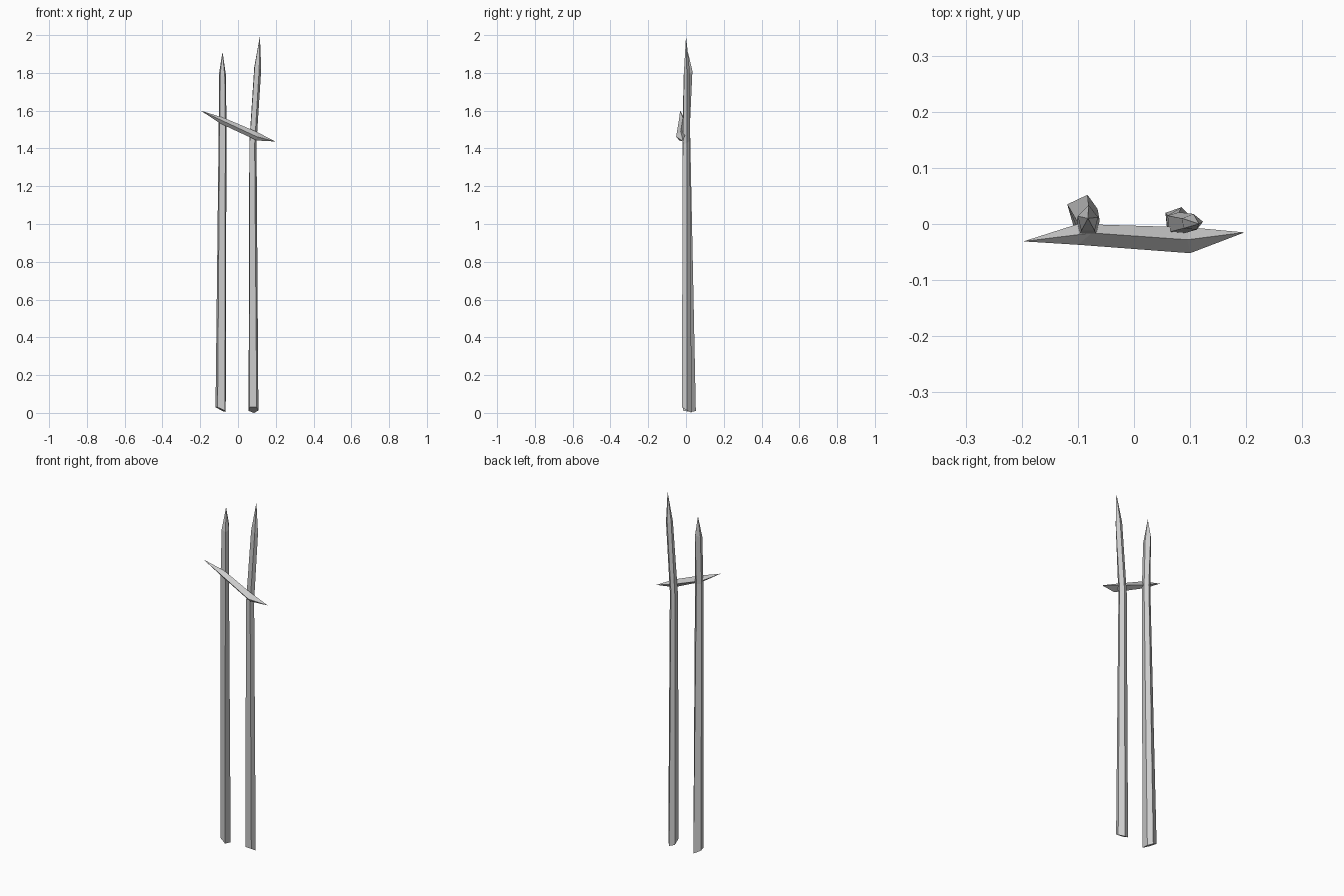
import bpy, bmesh


def loft(name, rings, start_tip=None, end_tip=None):
    """Skin a series of rings; each end closes to a tip point or a flat cap."""
    bm = bmesh.new()
    loops = [[bm.verts.new(p) for p in ring] for ring in rings]
    n = len(loops[0])
    for a, b in zip(loops, loops[1:]):
        for i in range(n):
            j = (i + 1) % n
            bm.faces.new((a[i], a[j], b[j], b[i]))
    for loop, tip in ((loops[0], start_tip), (loops[-1], end_tip)):
        if tip is None:
            bm.faces.new(loop)
        else:
            t = bm.verts.new(tip)
            for i in range(n):
                bm.faces.new((loop[i], loop[(i + 1) % n], t))
    bmesh.ops.recalc_face_normals(bm, faces=bm.faces)
    mesh = bpy.data.meshes.new(name)
    bm.to_mesh(mesh)
    bm.free()
    bpy.context.collection.objects.link(bpy.data.objects.new(name, mesh))


# Five-sided left stake: base, bend, shoulder, tip
loft("left_stake", [
    [(-.108, -.003, .03), (-.07, -.017, .012), (-.065, .027, .005), (-.083, .052, .01), (-.119, .035, .03)],
    [(-.097, -.018, 1.53), (-.067, -.018, 1.52), (-.061, .006, 1.52), (-.08, .021, 1.53), (-.102, .006, 1.53)],
    [(-.094, -.012, 1.79), (-.07, -.012, 1.78), (-.064, .012, 1.79), (-.081, .034, 1.81), (-.1, .014, 1.8)],
], end_tip=(-.082, .01, 1.912))

# Five-sided right stake, bent outwards near the top
loft("right_stake", [
    [(.06, -.02, .03), (.099, -.022, .03), (.108, .005, .012), (.085, .03, .0), (.056, .02, .01)],
    [(.061, -.015, 1.42), (.088, -.017, 1.42), (.098, .005, 1.43), (.08, .021, 1.44), (.06, .015, 1.43)],
    [(.088, -.008, 1.83), (.112, -.01, 1.82), (.123, .004, 1.82), (.106, .018, 1.83), (.086, .01, 1.83)],
], end_tip=(.116, 0, 1.995))

# Four-sided splinter laid across the front, pointed at both ends
loft("cross_splinter", [
    [(-.1, 0, 1.545), (-.075, -.016, 1.562), (-.1, -.037, 1.555), (-.09, -.02, 1.53)],
    [(.1, -.006, 1.468), (.095, -.028, 1.49), (.1, -.052, 1.462), (.1, -.035, 1.442)],
], start_tip=(-.197, -.031, 1.6), end_tip=(.197, -.015, 1.437))
